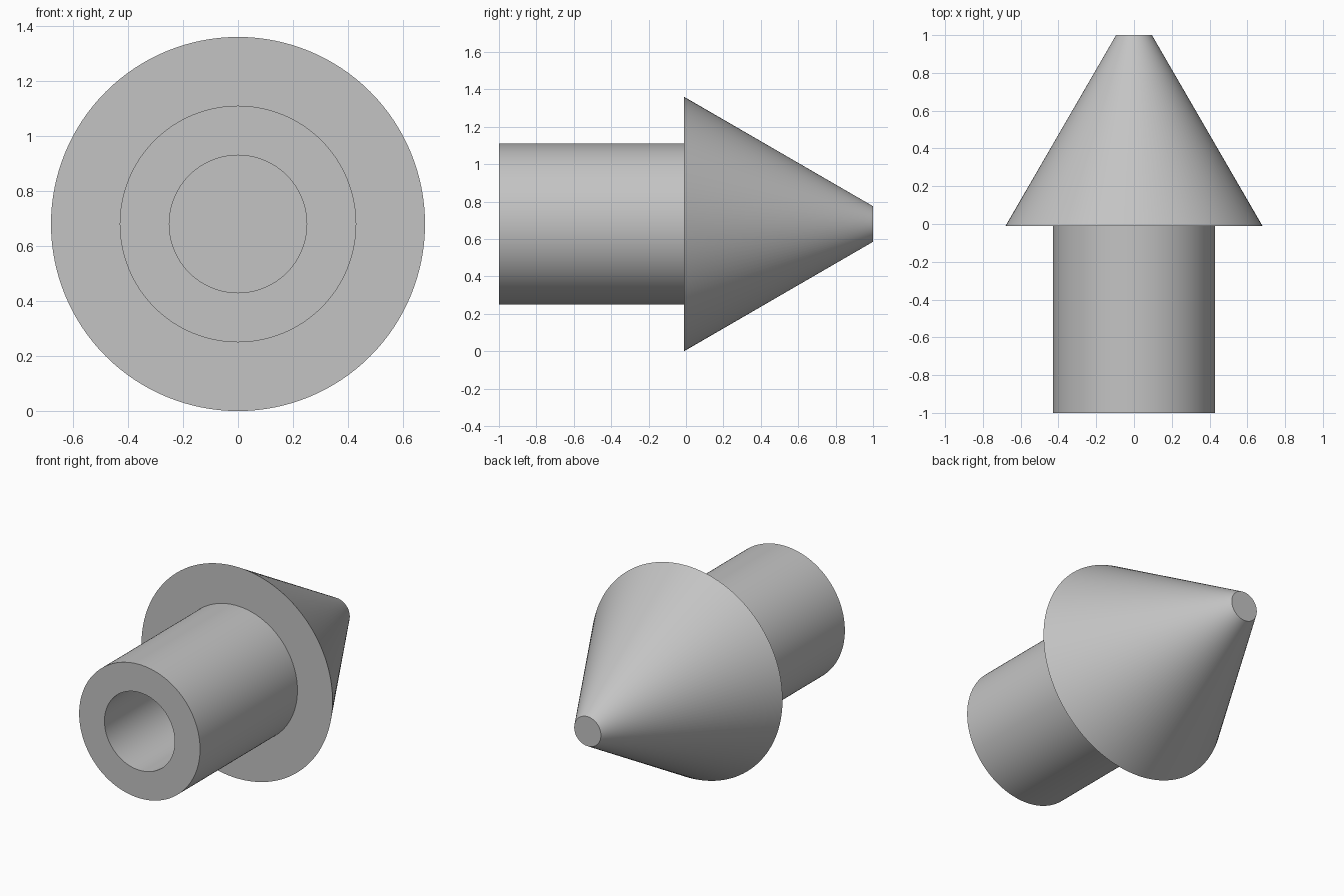
import bpy
import bmesh
import math

if "Cube" in bpy.data.objects:
    bpy.data.objects.remove(bpy.data.objects["Cube"], do_unlink=True)

SEGMENTS = 128
RADIUS = 0.68      # widest radius, also the height of the axis
SHOULDER = -0.01   # y where the stem meets the head

grey = bpy.data.materials.new("plain_grey")
grey.use_nodes = True
colour = (0.55, 0.55, 0.55, 1)
grey.diffuse_color = colour
grey.node_tree.nodes["Principled BSDF"].inputs["Base Color"].default_value = colour


def lathe(name, profile, cap_start=False, cap_end=False):
    """Revolve (radius, y) points around the horizontal y axis."""
    bm = bmesh.new()
    angles = [2 * math.pi * i / SEGMENTS for i in range(SEGMENTS)]
    rings = [[bm.verts.new((r * math.cos(a), y, r * math.sin(a))) for a in angles]
             for r, y in profile]
    for a, b in zip(rings, rings[1:]):
        for i in range(SEGMENTS):
            j = (i + 1) % SEGMENTS
            bm.faces.new((a[i], b[i], b[j], a[j]))
    if cap_start:
        bm.faces.new(rings[0])
    if cap_end:
        bm.faces.new(rings[-1][::-1])
    mesh = bpy.data.meshes.new(name)
    bm.to_mesh(mesh)
    bm.free()
    mesh.materials.append(grey)
    obj = bpy.data.objects.new(name, mesh)
    obj.location.z = RADIUS
    bpy.context.collection.objects.link(obj)
    bpy.ops.object.select_all(action="DESELECT")
    obj.select_set(True)
    bpy.context.view_layer.objects.active = obj
    bpy.ops.object.shade_smooth_by_angle(angle=math.radians(30))
    return obj


# Hollow stem: blind bore, front rim and outer wall
lathe("stem", [(0.25, SHOULDER), (0.25, -1), (0.43, -1), (0.43, SHOULDER)],
      cap_start=True)

# Conical head: flat shoulder, taper and blunt tip
lathe("cone_head", [(0.43, SHOULDER), (RADIUS, SHOULDER), (0.095, 1)],
      cap_end=True)
